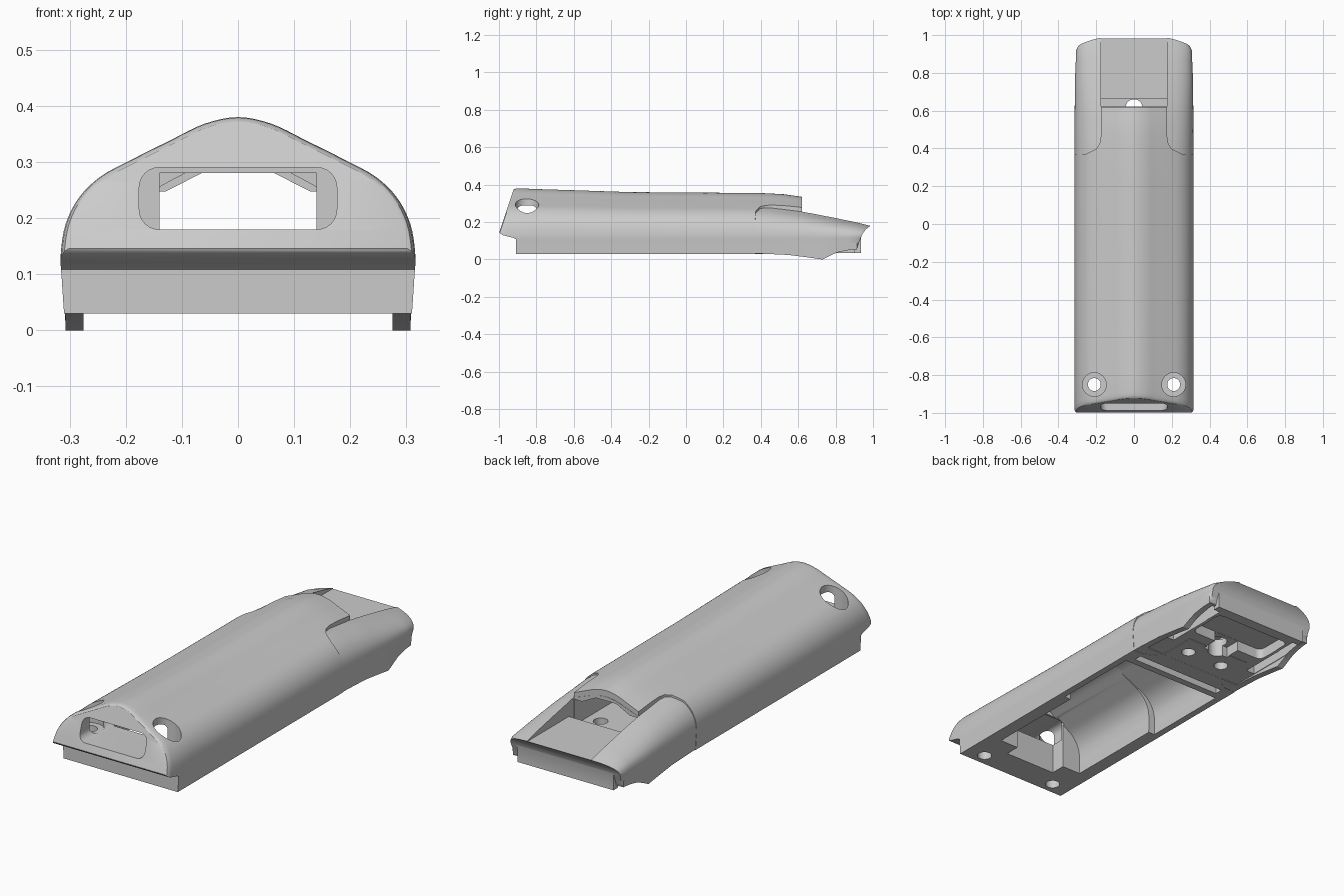
import bpy, bmesh, math

if "Cube" in bpy.data.objects:
    bpy.data.objects.remove(bpy.data.objects["Cube"])

# ---------- helpers ----------
def make(name, bm):
    bmesh.ops.recalc_face_normals(bm, faces=bm.faces)
    me = bpy.data.meshes.new(name)
    bm.to_mesh(me)
    bm.free()
    ob = bpy.data.objects.new(name, me)
    bpy.context.collection.objects.link(ob)
    return ob

def loft(name, rings):
    """Skin symmetric open-bottom rings; caps are made of left-right strips."""
    bm = bmesh.new()
    vs = [[bm.verts.new(p) for p in r] for r in rings]
    n = len(vs[0])
    for a, b in zip(vs, vs[1:]):
        for i in range(n):
            j = (i + 1) % n
            bm.faces.new((a[i], a[j], b[j], b[i]))
    for r in (vs[0], vs[-1]):
        for i in range(n // 2):
            q = [r[i], r[i + 1], r[n - 2 - i], r[n - 1 - i]]
            bm.faces.new(list(dict.fromkeys(q)))
    return make(name, bm)

def prism(name, pts, axis, a, b):
    """Extrude a 2D outline along an axis: x -> (y,z), y -> (x,z), z -> (x,y)."""
    put = {'x': lambda p, t: (t, p[0], p[1]), 'y': lambda p, t: (p[0], t, p[1]),
           'z': lambda p, t: (p[0], p[1], t)}[axis]
    bm = bmesh.new()
    lo = [bm.verts.new(put(p, a)) for p in pts]
    hi = [bm.verts.new(put(p, b)) for p in pts]
    bm.faces.new(lo)
    bm.faces.new(hi)
    n = len(pts)
    for i in range(n):
        j = (i + 1) % n
        bm.faces.new((lo[i], lo[j], hi[j], hi[i]))
    return make(name, bm)

def rrect(x0, x1, y0, y1, r, k=6):
    out = []
    for cx, cy, s in ((x1 - r, y1 - r, 0), (x0 + r, y1 - r, 1), (x0 + r, y0 + r, 2), (x1 - r, y0 + r, 3)):
        for i in range(k + 1):
            t = (s + i / k) * math.pi / 2
            out.append((cx + r * math.cos(t), cy + r * math.sin(t)))
    return out

def box(x0, x1, y0, y1, z0, z1):
    return prism('cutter', [(x0, y0), (x1, y0), (x1, y1), (x0, y1)], 'z', z0, z1)

def disc(x, y, r):
    return [(x + r * math.cos(t * math.pi / 20), y + r * math.sin(t * math.pi / 20)) for t in range(40)]

def boolean(target, other, op='DIFFERENCE'):
    m = target.modifiers.new('b', 'BOOLEAN')
    m.operation, m.object, m.solver = op, other, 'EXACT'
    bpy.context.view_layer.objects.active = target
    bpy.ops.object.modifier_apply(modifier='b')
    bpy.data.objects.remove(other)

def lerp(table, y):
    for (a, u), (b, v) in zip(table, table[1:]):
        if y <= b:
            return u + (v - u) * max(0, (y - a) / (b - a))
    return table[-1][1]

# ---------- shared hump cross-section ----------
HALF = [(.31, .03), (.314, .09), (.316, .135), (.307, .19), (.283, .237), (.245, .274),
        (.19, .304), (.12, .339), (.06, .368), (0, .38)]
ctrl = HALF + [(-x, z) for x, z in HALF[-2::-1]]
SEC = []
for i in range(len(ctrl) - 1):
    p = [ctrl[max(0, min(len(ctrl) - 1, i + k))] for k in (-1, 0, 1, 2)]
    for s in range(4):
        t = s / 4
        SEC.append(tuple(.5 * (2 * p[1][c] + (p[2][c] - p[0][c]) * t
                   + (2 * p[0][c] - 5 * p[1][c] + 4 * p[2][c] - p[3][c]) * t * t
                   + (3 * p[1][c] - p[0][c] - 3 * p[2][c] + p[3][c]) * t ** 3) for c in (0, 1)))
SEC.append(ctrl[-1])

def section(f, sx=1, low=.03):
    """Scale the part above z=.12 by f, and stretch the part below down to low."""
    return [(x * sx, .12 + (z - .12) * (f if z > .12 else (.12 - low) / .09)) for x, z in SEC]

# ---------- main shell with slanted, rounded nose ----------
rings = []
for d, s in ((0, .955), (.004, .98), (.014, .994), (.032, 1)):
    pts = [(x * s, .2 + (z - .2) * s if z > .1 else z) for x, z in section(1)]
    rings.append([(x, -1 + (z - .14) / 3 + d, z) for x, z in pts])
TOP = [(-.92, .38), (-.6, .37), (-.3, .36), (.4, .355), (.52, .349), (.62, .335)]
for y in (-.8, -.6, -.3, 0, .2, .4, .47, .52, .57, .62):
    rings.append([(x, y, z) for x, z in section((lerp(TOP, y) - .12) / .26)])
shell = loft('grip_shell', rings)
# step under the nose
boolean(shell, prism('cutter', [(-1.2, -.05), (-.91, -.05), (-.91, .108), (-.925, .116), (-.98, .13),
                                (-.995, .14), (-1, .15), (-1.2, .15)], 'x', -.5, .5))
# free the hood at the back
for s in (1, -1):
    boolean(shell, prism('cutter', [(.176 * s, .7), (.176 * s, .46), (.182 * s, .425), (.2 * s, .397),
                                    (.25 * s, .372), (.5 * s, .36), (.5 * s, .7)], 'z', -.1, .5))

# ---------- sloping tail with side wings and feet ----------
F = [(.3, .86), (.4, .85), (.62, .71), (.8, .53), (1, .32)]
LOW = [(.4, .031), (.55, .024), (.66, .01), (.73, 0), (.77, .02), (.81, .038), (.87, .05), (1, .056)]
SX = [(.3, .996), (.75, .99), (.93, .965), (1, .94)]
rings = []
for y in (.3, .4, .48, .55, .62, .66, .7, .73, .77, .81, .87, .92, 1):
    sec = section(lerp(F, y), lerp(SX, y), lerp(LOW, y))
    end = y == 1
    rings.append([(x, (1 - .04 * (x / .3) ** 2 - .4 * max(0, .18 - z)) if end else
                   (min(y, .915 if z < .12 else y)), z) for x, z in sec])
tail = loft('tail', rings)
boolean(tail, box(-.275, .275, .43, .8, -.1, .033))
boolean(shell, tail, 'UNION')
boolean(shell, box(-.26, .26, .34, .935, .035, .15), 'UNION')

# ---------- front window and screw holes ----------
boolean(shell, prism('cutter', rrect(-.176, .176, .18, .29, .035), 'y', -1.2, -.7))
for s in (1, -1):
    boolean(shell, prism('cutter', disc(.21 * s, -.85, .063), 'z', .18, .5))
    boolean(shell, prism('cutter', disc(.21 * s, -.85, .034), 'z', -.1, .3))

# ---------- open cavity underneath ----------
def cavity(y0, y1, sx, top):
    pts = [(x * sx, z * top / .38 if z > .1 else -.1 + z) for x, z in SEC]
    return loft('cutter', [[(x, y, z) for x, z in pts] for y in (y0, y1)])

boolean(shell, cavity(-.69, -.17, .77, .315))
boolean(shell, cavity(-.18, .27, .88, .31))
boolean(shell, box(-.14, .14, -.765, -.68, -.1, .28))

# ---------- passage under the hood and thumb pad ----------
boolean(shell, prism('cutter', [(-.172, .12), (.172, .12), (.172, .247), (.13, .247), (.055, .285),
                                (-.055, .285), (-.13, .247), (-.172, .247)], 'y', .2, .66))
boolean(shell, box(-.175, .175, .621, .661, .121, .6))
boolean(shell, box(-.174, .174, .655, 1.2, .177, .6))
boolean(shell, prism('cutter', disc(0, .615, .045), 'z', -.1, .2))

# ---------- underside grooves, pocket and holes ----------
boolean(shell, box(-.25, .25, .305, .345, -.1, .09))
boolean(shell, prism('cutter', rrect(-.21, .21, .68, .88, .03), 'z', -.1, .085))
boolean(shell, box(-.07, .07, .6, .7, -.1, .084))
for s in (1, -1):
    boolean(shell, prism('cutter', disc(.1 * s, .52, .033), 'z', -.1, .2))
    boolean(shell, box(min(.225 * s, .272 * s), max(.225 * s, .272 * s), .56, .9, -.1, .1))

# ---------- smooth finish ----------
bpy.ops.object.select_all(action='DESELECT')
shell.select_set(True)
bpy.context.view_layer.objects.active = shell
bpy.ops.object.shade_smooth_by_angle(angle=math.radians(30))
